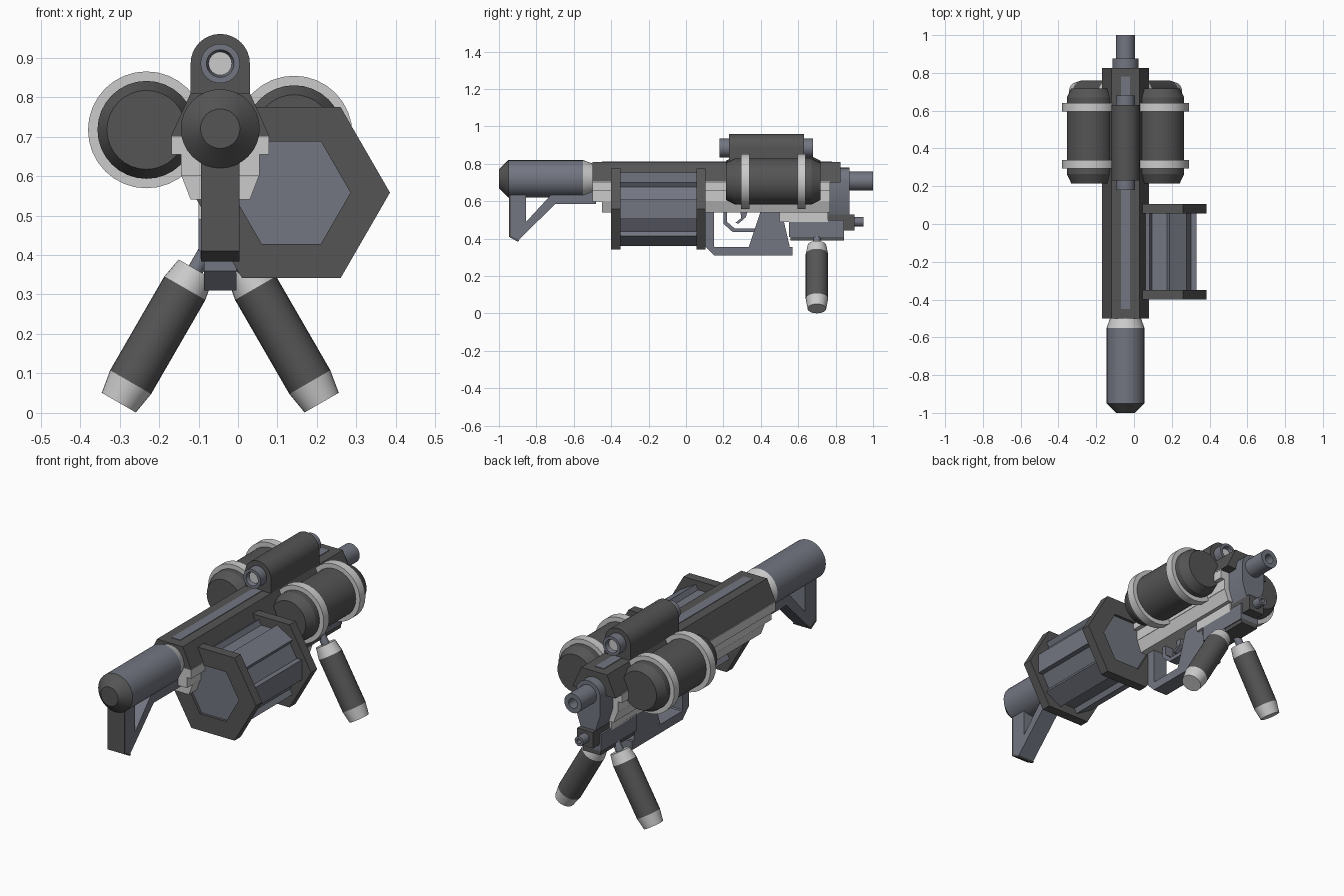
import bpy, bmesh
from math import pi, sin, cos, radians
from mathutils import Matrix, Vector

if "Cube" in bpy.data.objects:
    bpy.data.objects.remove(bpy.data.objects["Cube"])

CX = -0.045  # centre plane of the gun


def make_mat(name, col):
    m = bpy.data.materials.new(name)
    m.diffuse_color = (*col, 1)
    m.use_nodes = True
    m.node_tree.nodes["Principled BSDF"].inputs["Base Color"].default_value = m.diffuse_color
    return m


DARK = make_mat("dark", (0.09, 0.09, 0.09))
STEEL = make_mat("steel", (0.17, 0.18, 0.22))
LIGHT = make_mat("light", (0.68, 0.68, 0.70))


def finish(bm, name, mat, matrix=None):
    bmesh.ops.recalc_face_normals(bm, faces=bm.faces)
    me = bpy.data.meshes.new(name)
    bm.to_mesh(me)
    bm.free()
    ob = bpy.data.objects.new(name, me)
    bpy.context.collection.objects.link(ob)
    me.materials.append(mat)
    if matrix:
        ob.matrix_world = matrix
    return ob


def lathe(name, prof, x, z, mat, n=32, matrix=None, closed=False):
    """Revolve (y, r) points around the y axis; capped, or closed into a ring."""
    bm = bmesh.new()
    rings = [[bm.verts.new((x + r * cos(2 * pi * i / n), y, z + r * sin(2 * pi * i / n)))
              for i in range(n)] for y, r in prof]
    pairs = list(zip(rings, rings[1:]))
    if closed:
        pairs.append((rings[-1], rings[0]))
    for a, b in pairs:
        for i in range(n):
            j = (i + 1) % n
            bm.faces.new((a[i], a[j], b[j], b[i]))
    if not closed:
        bm.faces.new(rings[0])
        bm.faces.new(rings[-1])
    return finish(bm, name, mat, matrix)


def prism(name, pts, axis, a, b, mat):
    """Extrude (x, z) points along y, or (y, z) points along x, from a to b."""
    bm = bmesh.new()
    def co(p, t):
        return (p[0], t, p[1]) if axis == 'y' else (t, p[0], p[1])
    v0, v1 = ([bm.verts.new(co(p, t)) for p in pts] for t in (a, b))
    bm.faces.new(v0)
    bm.faces.new(v1)
    for i in range(len(pts)):
        j = (i + 1) % len(pts)
        bm.faces.new((v0[i], v0[j], v1[j], v1[i]))
    return finish(bm, name, mat)


def sym(half):
    """Complete a half outline (offset, z), top to bottom, about the centre plane."""
    return [(CX + x, z) for x, z in half] + [(CX - x, z) for x, z in reversed(half)]


def plate(name, pts, hw, mat):
    return prism(name, pts, 'x', CX - hw, CX + hw, mat)


def block(name, hw, y0, y1, z0, z1, mat):
    return plate(name, [(y0, z0), (y1, z0), (y1, z1), (y0, z1)], hw, mat)


# Receiver
prism("receiver_cover", sym([(0.075, 0.81), (0.125, 0.70)]), 'y', -0.50, 0.825, DARK)
prism("receiver_side", sym([(0.124, 0.705), (0.124, 0.655), (0.10, 0.655), (0.10, 0.60)]),
      'y', -0.50, 0.77, LIGHT)
prism("receiver_keel", sym([(0.10, 0.605), (0.075, 0.54)]), 'y', -0.45, 0.77, LIGHT)
block("rear_top_inlay", 0.025, -0.45, 0.24, 0.80, 0.813, STEEL)
block("front_top_inlay", 0.025, 0.62, 0.78, 0.80, 0.813, STEEL)

# Stock tube, collar and shoulder frame
lathe("stock_tube", [(-0.95, 0.10), (-0.55, 0.10)], CX, 0.72, STEEL)
lathe("stock_cap", [(-1.0, 0.05), (-0.95, 0.10), (-0.949, 0.10)], CX, 0.72, DARK)
lathe("stock_collar", [(-0.55, 0.10), (-0.50, 0.082)], CX, 0.72, LIGHT)
plate("stock_frame", [(-0.94, 0.66), (-0.94, 0.41), (-0.90, 0.387), (-0.70, 0.585),
                      (-0.48, 0.585), (-0.48, 0.65), (-0.71, 0.65), (-0.735, 0.62),
                      (-0.855, 0.49), (-0.855, 0.66)], 0.047, STEEL)
plate("butt_pad", [(-0.946, 0.66), (-0.946, 0.41), (-0.90, 0.384), (-0.89, 0.39),
                   (-0.935, 0.415), (-0.935, 0.66)], 0.049, DARK)

# Side drum: two hexagonal flanges around a ribbed body
DX, DZ = 0.135, 0.558
for tag, y0, y1, out in (("front", -0.40, -0.35, -0.385), ("rear", 0.055, 0.105, 0.09)):
    lathe(f"drum_{tag}_flange", [(y0, 0.25), (y1, 0.25), (y1, 0.15), (y0, 0.15)],
          DX, DZ, DARK, 6, closed=True)
    lathe(f"drum_{tag}_plate", [(out, 0.15), (-0.15, 0.15)], DX, DZ, STEEL, 6)
ribs = []
for k in range(6):
    for off, r in ((-15, 0.203), (15, 0.203), (17, 0.175), (43, 0.175)):
        t = radians(60 * k + off)
        ribs.append((DX + r * cos(t), DZ + r * sin(t)))
prism("drum_body", ribs, 'y', -0.352, 0.057, STEEL)

# Twin canisters with bands
for tag, s in (("left", -1), ("right", 1)):
    x, z = CX + s * 0.187, 0.717 if s < 0 else 0.706
    lathe(f"canister_{tag}", [(0.215, 0.10), (0.265, 0.124), (0.67, 0.124), (0.718, 0.10)],
          x, z, DARK)
    for n, y in (("front", 0.295), ("rear", 0.595)):
        lathe(f"canister_{tag}_{n}_band", [(y, 0.148), (y + 0.045, 0.148),
              (y + 0.045, 0.12), (y, 0.12)], x, z, LIGHT, closed=True)

# Scope: arched housing with a hollow eyepiece at each end
arch = [(CX + 0.075 * cos(pi * i / 16), 0.885 + 0.075 * sin(pi * i / 16)) for i in range(17)]
prism("scope_housing", arch + [(CX - 0.075, 0.80), (CX + 0.075, 0.80)], 'y', 0.23, 0.63, DARK)
for tag, ya, yb in (("front", 0.18, 0.24), ("rear", 0.68, 0.62)):
    lathe(f"scope_{tag}_eyepiece", [(ya, 0.05), (yb, 0.05), (yb, 0.018), (ya, 0.035)],
          CX, 0.885, STEEL, closed=True)
    d = 0.02 if yb > ya else -0.02
    lathe(f"scope_{tag}_lens", [(ya + d, 0.033), (yb, 0.018)], CX, 0.885, LIGHT)

# Muzzle block and barrel
nose = [(CX + 0.07 * cos(pi * i / 12), 0.71 + 0.07 * sin(pi * i / 12)) for i in range(13)]
prism("muzzle_block", nose + [(CX - 0.07, 0.61), (CX - 0.04, 0.52), (CX + 0.04, 0.52),
                             (CX + 0.07, 0.61)], 'y', 0.76, 0.875, STEEL)
lathe("barrel", [(0.86, 0.05), (1.0, 0.05), (1.0, 0.025), (0.86, 0.025)], CX, 0.708,
      STEEL, closed=True)

# Under-barrel launcher and bipod mount
block("mount_spacer", 0.055, 0.50, 0.76, 0.49, 0.545, LIGHT)
block("lower_barrel_housing", 0.045, 0.68, 0.90, 0.445, 0.53, DARK)
lathe("lower_barrel", [(0.88, 0.025), (0.95, 0.025), (0.95, 0.012), (0.88, 0.012)],
      CX, 0.49, STEEL, 16, closed=True)
block("bipod_mount", 0.055, 0.55, 0.845, 0.41, 0.50, STEEL)
block("bipod_mount_base", 0.05, 0.56, 0.845, 0.39, 0.415, DARK)

# Bipod legs, built along y and turned into place
for tag, s in (("left", -1), ("right", 1)):
    d = Vector((-s * 0.5, 0, 0.866))
    m = Matrix.Translation((CX + s * 0.257, 0.70, 0.026)) @ \
        d.rotation_difference(Vector((0, 1, 0))).inverted().to_matrix().to_4x4()
    for part, prof, mat in (("foot", [(0, 0.05), (0.06, 0.06)], LIGHT),
                            ("grip", [(0.06, 0.06), (0.335, 0.06)], DARK),
                            ("collar", [(0.335, 0.06), (0.39, 0.05)], LIGHT),
                            ("rod", [(0.38, 0.02), (0.50, 0.02)], STEEL)):
        lathe(f"bipod_{tag}_{part}", prof, 0, 0, mat, 24, m)

# Pistol grip with hand guard, trigger guard and trigger
plate("grip", [(0.10, 0.55), (0.10, 0.36), (0.15, 0.31), (0.57, 0.31), (0.57, 0.355),
               (0.555, 0.355), (0.51, 0.55), (0.40, 0.55), (0.335, 0.355), (0.155, 0.355),
               (0.15, 0.36), (0.15, 0.55)], 0.041, STEEL)
plate("trigger_guard", [(0.20, 0.55), (0.20, 0.48), (0.25, 0.435), (0.37, 0.435), (0.37, 0.455),
                        (0.26, 0.455), (0.22, 0.49), (0.22, 0.55)], 0.025, STEEL)
plate("trigger", [(0.29, 0.55), (0.295, 0.51), (0.265, 0.485), (0.28, 0.48), (0.32, 0.515),
                  (0.33, 0.55)], 0.012, STEEL)

# Smooth the round parts, keep hard edges
for ob in bpy.context.scene.objects:
    ob.select_set(True)
    bpy.context.view_layer.objects.active = ob
bpy.ops.object.shade_smooth_by_angle(angle=radians(20))
